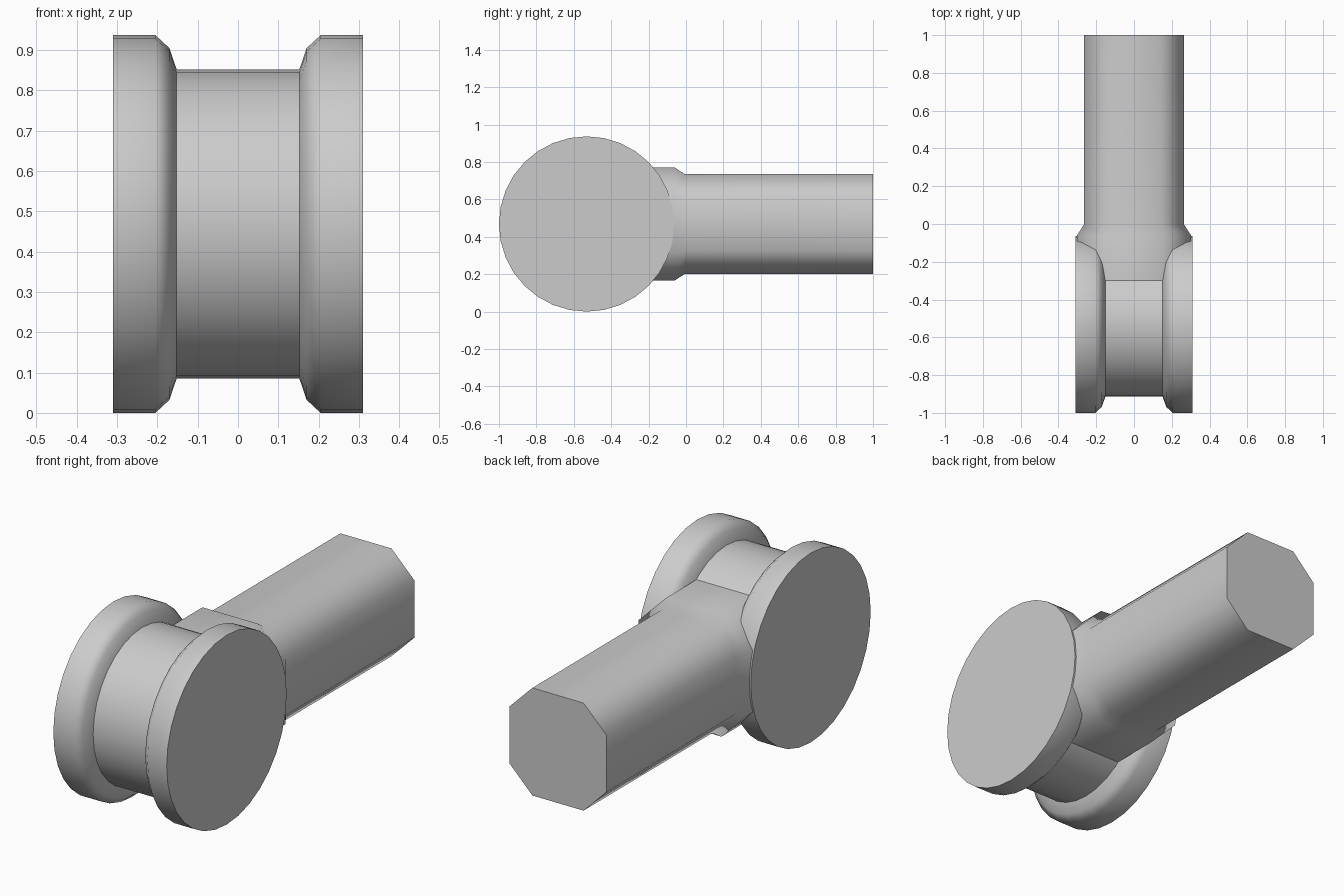
import bpy, bmesh, math

if "Cube" in bpy.data.objects:
    bpy.data.objects.remove(bpy.data.objects["Cube"])

R = 0.4685      # wheel radius, also the height of the axis
CY = -0.5315    # wheel centre along y
SIDES = 32


def loft(name, rings, cap_start, cap_end):
    """Skin a list of closed rings into one object, with optional end caps."""
    bm = bmesh.new()
    loops = [[bm.verts.new(p) for p in ring] for ring in rings]
    n = len(loops[0])
    for a, b in zip(loops, loops[1:]):
        for i in range(n):
            j = (i + 1) % n
            bm.faces.new((a[i], a[j], b[j], b[i]))
    if cap_start:
        bm.faces.new(loops[0][::-1])
    if cap_end:
        bm.faces.new(loops[-1])
    # consistent outward normals
    bmesh.ops.recalc_face_normals(bm, faces=bm.faces)
    mesh = bpy.data.meshes.new(name)
    bm.to_mesh(mesh)
    bm.free()
    obj = bpy.data.objects.new(name, mesh)
    bpy.context.collection.objects.link(obj)
    bpy.ops.object.select_all(action='DESELECT')
    obj.select_set(True)
    bpy.context.view_layer.objects.active = obj
    bpy.ops.object.shade_smooth_by_angle(angle=math.radians(50))
    mod = obj.modifiers.new("weighted_normals", 'WEIGHTED_NORMAL')
    mod.keep_sharp = True
    return obj


def circle(x, r):
    return [(x, CY + r * math.cos(2 * math.pi * i / SIDES),
             R + r * math.sin(2 * math.pi * i / SIDES)) for i in range(SIDES)]


def octagon(y, half, flat):
    pts = [(half, -flat), (half, flat), (flat, half), (-flat, half),
           (-half, flat), (-half, -flat), (-flat, -half), (flat, -half)]
    return [(x, y, R + z) for x, z in pts]


# Spool: mirrored flange profile around a narrower core
side = [(0.31, R), (0.205, R), (0.17, 0.436), (0.152, 0.383)]
profile = [(-x, r) for x, r in side] + side[::-1]
loft("spool", [circle(x, r) for x, r in profile], True, True)

# Octagonal handle with a flared collar running into the spool
loft("handle", [octagon(-0.30, 0.302, 0.152), octagon(-0.06, 0.302, 0.152),
                octagon(-0.005, 0.266, 0.14), octagon(1.0, 0.266, 0.14)],
     False, True)
